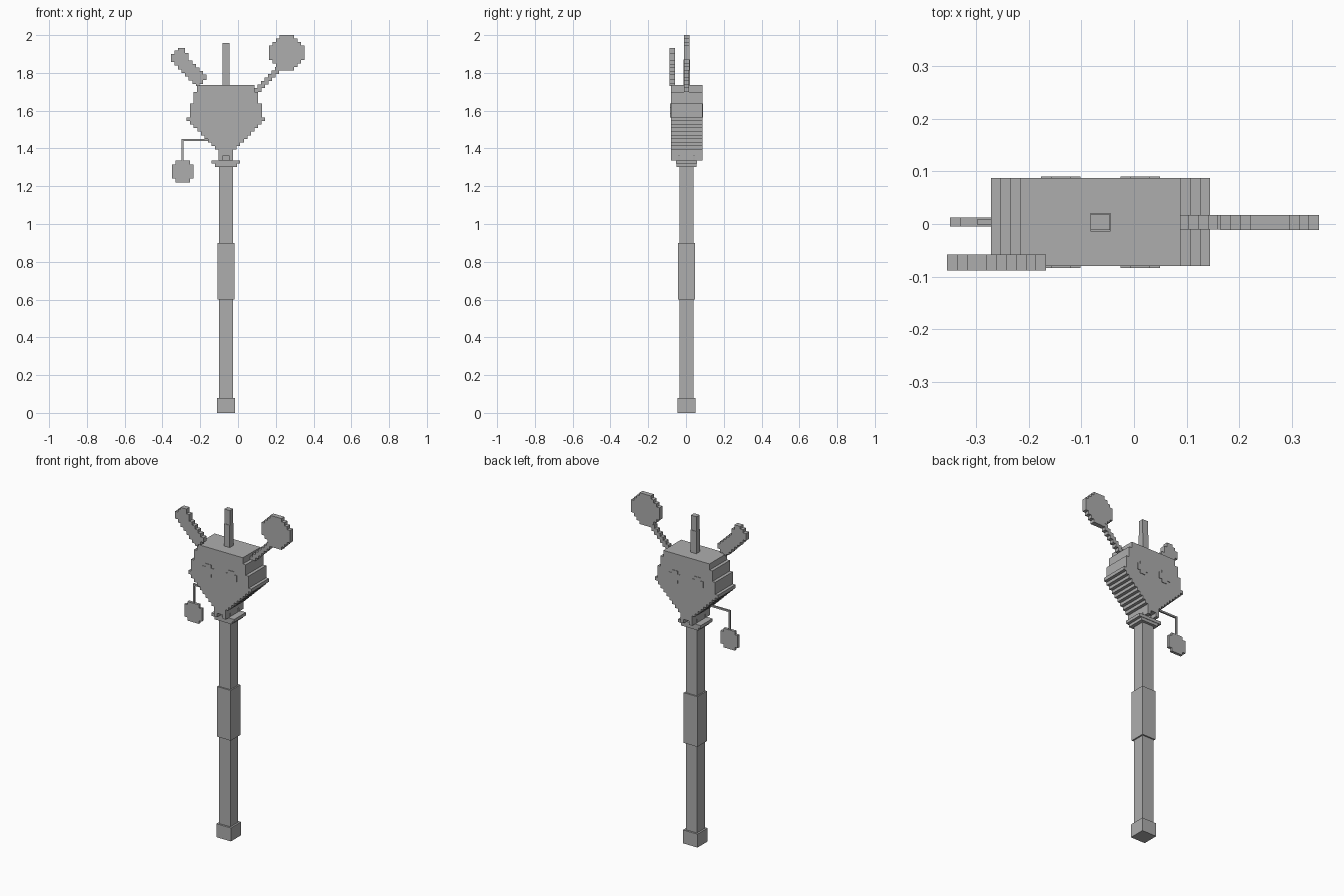
import bpy, bmesh

if "Cube" in bpy.data.objects:
    bpy.data.objects.remove(bpy.data.objects["Cube"])

CX, CY = -0.064, 0.0035   # axis of the staff
C = 0.0187                # size of one pixel step

grey = bpy.data.materials.new("plain grey")
grey.diffuse_color = (0.42, 0.42, 0.42, 1)
grey.use_nodes = True
grey.node_tree.nodes["Principled BSDF"].inputs["Base Color"].default_value = grey.diffuse_color


def finish(name, bm):
    bmesh.ops.recalc_face_normals(bm, faces=bm.faces)
    me = bpy.data.meshes.new(name)
    bm.to_mesh(me)
    bm.free()
    me.materials.append(grey)
    ob = bpy.data.objects.new(name, me)
    bpy.context.collection.objects.link(ob)
    return ob


def plate(name, rows, y0, y1, upright=False):
    """Extrude a stepped outline; rows are (low, high, start, end), stacked upward
    (or left to right when upright)."""
    right, left = [], []
    for lo, hi, a, b in rows:
        right += [(b, lo), (b, hi)]
        left += [(a, lo), (a, hi)]
    pts = []
    for p in right + left[::-1]:
        if not pts or max(abs(p[0] - pts[-1][0]), abs(p[1] - pts[-1][1])) > 1e-6:
            pts.append(p)
    if upright:
        pts = [(q, p) for p, q in pts]
    bm = bmesh.new()
    face = bm.faces.new([bm.verts.new((x, y0, z)) for x, z in pts])
    ext = bmesh.ops.extrude_face_region(bm, geom=[face])
    moved = [g for g in ext["geom"] if isinstance(g, bmesh.types.BMVert)]
    bmesh.ops.translate(bm, verts=moved, vec=(0, y1 - y0, 0))
    return finish(name, bm)


def box(name, x0, x1, y0, y1, z0, z1):
    return plate(name, [(z0, z1, x0, x1)], y0, y1)


def post(name, hx, hy, z0, z1):
    return box(name, CX - hx, CX + hx, CY - hy, CY + hy, z0, z1)


def pixel_disc(name, cx, z, layers, y0, y1, c=C):
    """Stepped disc; layers are (cells wide, cells high)."""
    rows = []
    for w, h in layers:
        rows.append((z, z + h * c, cx - w * c / 2, cx + w * c / 2))
        z += h * c
    return plate(name, rows, y0, y1)


# Staff
post("end_cap", 0.048, 0.048, 0, 0.08)
post("shaft", 0.037, 0.037, 0.08, 1.36)
post("grip", 0.045, 0.045, 0.6, 0.9)
post("lower_collar", 0.058, 0.053, 1.302, 1.319)
post("upper_collar", 0.075, 0.056, 1.319, 1.337)

# Head: neck, stepped taper, then stepped crown
rows = [(1.36, 1.395, CX - 0.038, CX + 0.038)]
z = 1.395
for i in range(8):
    h = 0.0565 + i * 0.019
    rows.append((z, z + C, CX - h, CX + h))
    z += C
for top, h in ((1.565, 0.208), (1.637, 0.19), (1.70, 0.171), (1.737, 0.152)):
    rows.append((z, top, CX - h, CX + h))
    z = top
HY = 0.0835
plate("head", rows, CY - HY, CY + HY)

# Prongs under the neck, one at each corner
for sx in (-1, 1):
    for sy in (-1, 1):
        x, y = CX + sx * 0.028, CY + sy * 0.063
        box("neck_prong", x - 0.01, x + 0.01, y - 0.0205, y + 0.0205, 1.337, 1.36)

# Eyes on the front and back
for ex in (CX - 0.075, CX + 0.076):
    for s in (-1, 1):
        ys = sorted((CY + s * (HY - 0.002), CY + s * (HY + 0.0035)))
        pixel_disc("eye", ex, 1.564, [(2, 1), (4, 2), (2, 1)], *ys)

# Horn on top
post("horn_base", 0.019, 0.0175, 1.73, 1.87)
post("horn_tip", 0.0185, 0.0150, 1.87, 1.957)

# Right arm and round paddle
arm = [(1.70 + C * k, 1.70 + C * (k + 1), 0.087 + C * (k - 0.15), 0.087 + C * (k + 1.95))
       for k in range(7)]
plate("right_arm", arm, -0.010, 0.017)
pixel_disc("paddle", 0.258, 1.813, [(4, 1), (6, 1), (8, 1), (10, 4), (8, 1), (6, 1), (4, 1)],
           -0.011, 0.0175)

# Left stepped feather, built column by column
spans = [(1.857, 1.90), (1.838, 1.918), (1.817, 1.933), (1.80, 1.933), (1.78, 1.905),
         (1.76, 1.865), (1.742, 1.847), (1.73, 1.828), (1.742, 1.81), (1.762, 1.791)]
cols = [(-0.355 + i * 0.0188, -0.355 + (i + 1) * 0.0188, a, b) for i, (a, b) in enumerate(spans)]
plate("left_feather", cols, -0.088, -0.058, upright=True)

# Hanging charm
box("charm_bar", -0.298, -0.15, -0.001, 0.009, 1.439, 1.449)
box("charm_cord", -0.298, -0.288, -0.001, 0.009, 1.33, 1.44)
pixel_disc("charm", -0.293, 1.221, [(4, 1), (6, 4), (4, 1)], -0.005, 0.012, 0.019)
